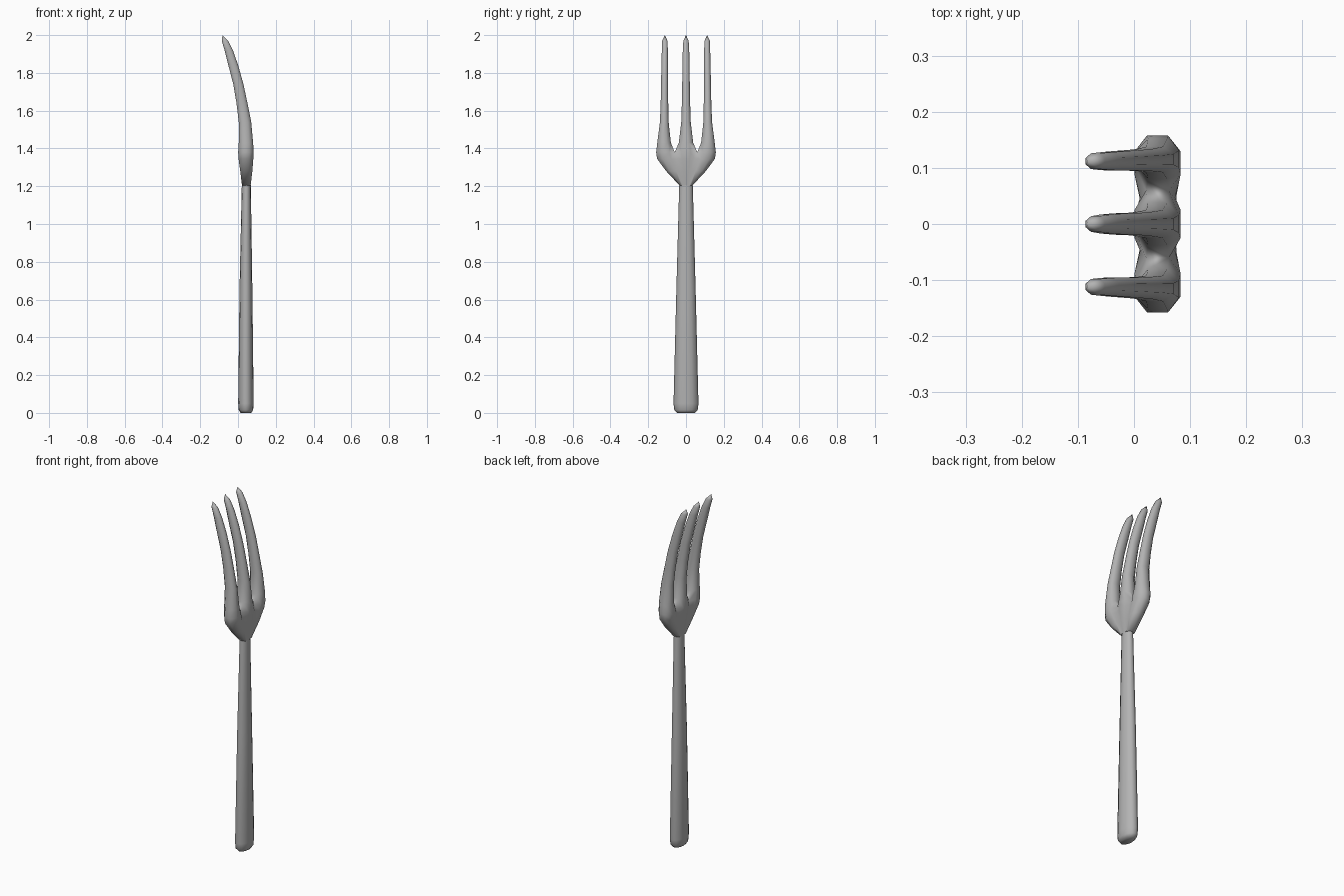
import bpy, bmesh, math

cube = bpy.data.objects.get("Cube")
if cube:
    bpy.data.objects.remove(cube)

GREY = (0.45, 0.45, 0.45, 1)
steel = bpy.data.materials.new("grey metal")
steel.use_nodes = True
steel.diffuse_color = GREY
bsdf = steel.node_tree.nodes["Principled BSDF"]
bsdf.inputs["Base Color"].default_value = GREY


def finish(bm, name, angle=65):
    bmesh.ops.remove_doubles(bm, verts=bm.verts, dist=0.0005)
    bmesh.ops.recalc_face_normals(bm, faces=bm.faces)
    mesh = bpy.data.meshes.new(name)
    bm.to_mesh(mesh)
    bm.free()
    mesh.materials.append(steel)
    obj = bpy.data.objects.new(name, mesh)
    bpy.context.collection.objects.link(obj)
    bpy.ops.object.select_all(action='DESELECT')
    obj.select_set(True)
    bpy.context.view_layer.objects.active = obj
    bpy.ops.object.shade_smooth_by_angle(angle=math.radians(angle))
    return obj


def bridge(bm, low, high, skip=()):
    n = len(low)
    for i in range(n):
        if i not in skip:
            j = (i + 1) % n
            bm.faces.new((low[i], low[j], high[j], high[i]))


# Handle: flattened tapering bar with a rounded butt
bm = bmesh.new()
rings = []
# z, centre x, half depth, half width
for z, cx, hx, hy in [(0, .042, .028, .048), (.015, .042, .038, .062), (.05, .042, .041, .066),
                      (.65, .042, .034, .051), (1.2, .044, .024, .036), (1.23, .044, .022, .034)]:
    ring = []
    for k in range(12):
        a = math.tau * k / 12
        ring.append(bm.verts.new((cx + hx * math.cos(a), hy * math.sin(a), z)))
    rings.append(ring)
for low, high in zip(rings, rings[1:]):
    bridge(bm, low, high)
bm.faces.new(rings[0])
bm.faces.new(rings[-1])
finish(bm, "handle")

# Head and tines: three columns joined below the crotch, free above it
# z, centre x, half depth, inner side, outer side, centre half width, valley depth ratio
LEVELS = [
    (1.205, .044, .023, .012, .035, .012, .95),
    (1.28, .044, .032, .030, .105, .030, .95),
    (1.345, .042, .039, .048, .153, .048, .80),
    (1.38, .042, .041, .060, .158, .060, .50),
    (1.43, .042, .038, .080, .152, .038, .45),
    (1.54, .037, .033, .092, .138, .025, .45),
    (1.64, .021, .029, .094, .134, .022, .45),
    (1.74, .002, .027, .095, .132, .020, .45),
    (1.84, -.025, .026, .095, .130, .019, .45),
    (1.92, -.049, .022, .096, .128, .017, .45),
    (1.97, -.069, .017, .098, .126, .014, .45),
]
CROTCH = 3
TIP = (-.082, 2.0)


def section(bm, z, cx, h, y0, y1, v0, v1):
    """Eight-sided section; edge 7 is the y0 wall, edge 3 the y1 wall."""
    s = (y1 - y0) * .29
    pts = [(-v0, y0), (-h, y0 + s), (-h, y1 - s), (-v1, y1),
           (v1, y1), (h, y1 - s), (h, y0 + s), (v0, y0)]
    return [bm.verts.new((cx + x, y, z)) for x, y in pts]


bm = bmesh.new()
for side in (-1, 0, 1):
    rings = []
    for z, cx, h, inner, outer, mid, ratio in LEVELS:
        y0, y1 = (inner * side, outer * side) if side else (-mid, mid)
        rings.append(section(bm, z, cx, h, y0, y1, h * ratio, h * (.45 if side else ratio)))
    for n, (low, high) in enumerate(zip(rings, rings[1:])):
        shared = () if n >= CROTCH else ((7,) if side else (3, 7))
        bridge(bm, low, high, shared)
    bm.faces.new(rings[0])
    tip = bm.verts.new((TIP[0], .112 * side, TIP[1]))
    top = rings[-1]
    for i in range(8):
        bm.faces.new((top[i], top[(i + 1) % 8], tip))
finish(bm, "head_and_tines")
